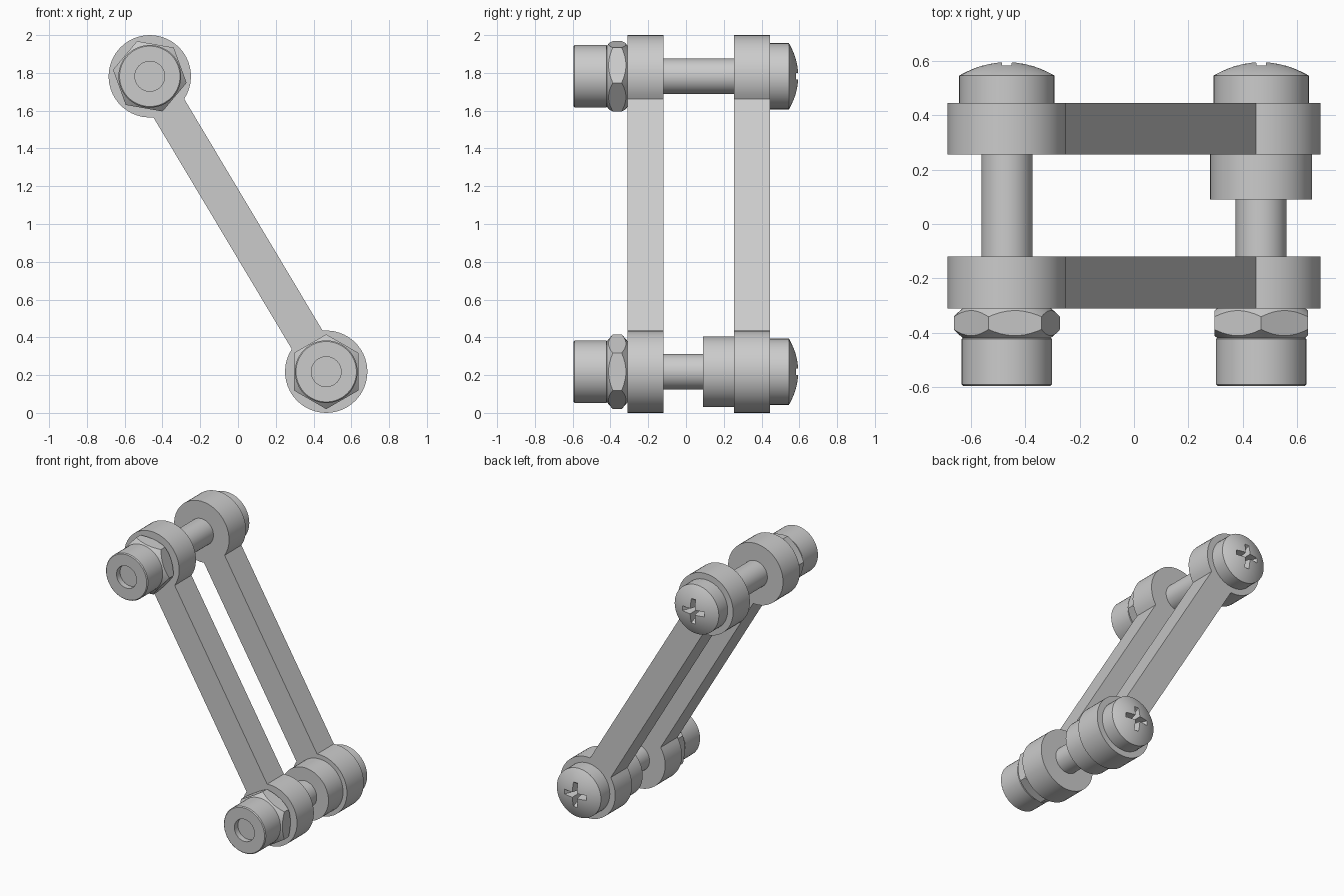
import bpy, bmesh, math
from mathutils import Vector

if "Cube" in bpy.data.objects:
    bpy.data.objects.remove(bpy.data.objects["Cube"])

TOP = Vector((-0.467, 0, 1.782))
BOTTOM = Vector((0.467, 0, 0.218))
SEG = 48


def finish(bm, name, loc=(0, 0, 0), smooth=True):
    bmesh.ops.remove_doubles(bm, verts=bm.verts, dist=1e-5)
    bmesh.ops.recalc_face_normals(bm, faces=bm.faces)
    me = bpy.data.meshes.new(name)
    bm.to_mesh(me)
    bm.free()
    ob = bpy.data.objects.new(name, me)
    ob.location = loc
    bpy.context.collection.objects.link(ob)
    if smooth:
        shade(ob)
    return ob


def shade(ob):
    bpy.ops.object.select_all(action='DESELECT')
    ob.select_set(True)
    bpy.context.view_layer.objects.active = ob
    bpy.ops.object.shade_smooth_by_angle(angle=math.radians(30))


def lathe(name, profile, loc):
    """Revolve (radius, y) points around the y axis."""
    bm = bmesh.new()
    vs = [bm.verts.new((r, y, 0)) for r, y in profile]
    es = [bm.edges.new(p) for p in zip(vs, vs[1:])]
    bmesh.ops.spin(bm, geom=vs + es, cent=(0, 0, 0), axis=(0, 1, 0),
                   angle=2 * math.pi, steps=SEG, use_merge=False)
    return finish(bm, name, loc)


def loft(name, outline0, y0, outline1, y1, loc=(0, 0, 0), smooth=False):
    """Solid between two matching (x, z) outlines."""
    bm = bmesh.new()
    a = [bm.verts.new((x, y0, z)) for x, z in outline0]
    b = [bm.verts.new((x, y1, z)) for x, z in outline1]
    bm.faces.new(a)
    bm.faces.new(b)
    n = len(a)
    for i in range(n):
        bm.faces.new((a[i], a[(i + 1) % n], b[(i + 1) % n], b[i]))
    return finish(bm, name, loc, smooth)


def boolean(ob, cutter, op):
    m = ob.modifiers.new("bool", 'BOOLEAN')
    m.object, m.operation, m.solver = cutter, op, 'EXACT'
    bpy.context.view_layer.objects.active = ob
    bpy.context.view_layer.update()
    bpy.ops.object.modifier_apply(modifier=m.name)
    bpy.data.objects.remove(cutter)
    shade(ob)


# link plates: two round eyes joined by a straight bar
def link_outline(r=0.218, half=0.095):
    d = BOTTOM - TOP
    heading = math.atan2(d.z, d.x)
    gap = math.asin(half / r)
    pts = []
    for c, h in ((TOP, heading), (BOTTOM, heading + math.pi)):
        for i in range(41):
            t = h + gap + (2 * math.pi - 2 * gap) * i / 40
            pts.append((c.x + r * math.cos(t), c.z + r * math.sin(t)))
    return pts


outline = link_outline()
loft("front_link", outline, -0.31, outline, -0.12, smooth=True)
loft("back_link", outline, 0.255, outline, 0.445, smooth=True)


def cross(arm, w):
    pts = [(arm, -w), (arm, w), (w, w)]
    out = []
    for k in range(4):
        c, s = round(math.cos(k * math.pi / 2)), round(math.sin(k * math.pi / 2))
        out += [(x * c - z * s, x * s + z * c) for x, z in pts]
    return out


def fastener(tag, loc, nut_turn):
    # shaft
    lathe(tag + "_shaft", [(0, -0.33), (0.094, -0.33), (0.094, 0.46), (0, 0.46)], loc)
    # domed screw head with cross recess
    dome = [(0.175 * math.cos(t), 0.545 + 0.05 * (1 - math.cos(t) ** 2))
            for t in (i * math.pi / 16 for i in range(8))]
    head = lathe(tag + "_screw_head", [(0, 0.445), (0.175, 0.445)] + dome + [(0, 0.595)], loc)
    cutter = loft("recess_cutter", cross(0.035, 0.008), 0.50, cross(0.105, 0.02), 0.61, loc)
    cutter.hide_render = True
    boolean(head, cutter, 'DIFFERENCE')
    # hex nut, chamfered on both sides
    hexa = [(0.198 * math.cos(nut_turn + i * math.pi / 3),
             0.198 * math.sin(nut_turn + i * math.pi / 3)) for i in range(6)]
    nut = loft(tag + "_hex_nut", hexa, -0.418, hexa, -0.31, loc)
    cone = lathe("chamfer_cutter", [(0, -0.42), (0.16, -0.42), (0.202, -0.384),
                                    (0.202, -0.344), (0.16, -0.308), (0, -0.308)], loc)
    cone.hide_render = True
    boolean(nut, cone, 'INTERSECT')
    # round end collar with a shallow bore
    lathe(tag + "_end_collar", [(0, -0.555), (0.079, -0.555), (0.079, -0.595), (0.16, -0.595),
                                (0.166, -0.589), (0.166, -0.422), (0.155, -0.415),
                                (0, -0.415)], loc)


fastener("upper", TOP, math.radians(50))
fastener("lower", BOTTOM, math.radians(30))

# spacer on the lower shaft
lathe("spacer", [(0, 0.09), (0.187, 0.09), (0.187, 0.255), (0, 0.255)], BOTTOM)
